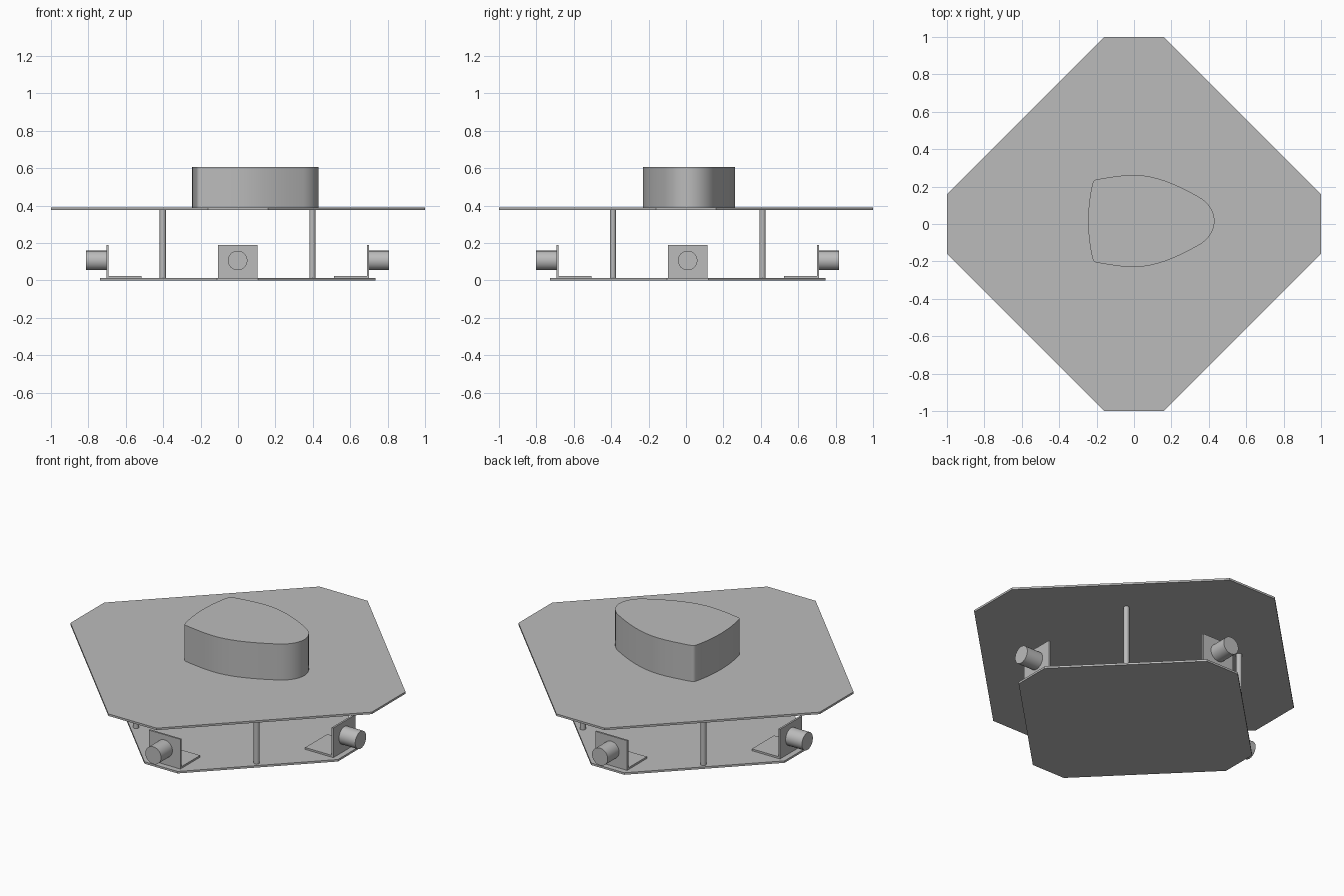
import bpy
import bmesh
import math
from mathutils import Matrix, Vector
from mathutils.geometry import interpolate_bezier

default = bpy.data.objects.get("Cube")
if default:
    bpy.data.objects.remove(default, do_unlink=True)

grey = bpy.data.materials.new("grey")
grey.use_nodes = True
GREY = (0.5, 0.5, 0.5, 1)
grey.diffuse_color = GREY
grey.node_tree.nodes["Principled BSDF"].inputs["Base Color"].default_value = GREY

# The lower assembly sits slightly off the top plate's centre
LOWER = Vector((-0.002, 0.009, 0))


def add_object(name, bm, smooth=False):
    bmesh.ops.recalc_face_normals(bm, faces=bm.faces)
    mesh = bpy.data.meshes.new(name)
    bm.to_mesh(mesh)
    bm.free()
    mesh.materials.append(grey)
    obj = bpy.data.objects.new(name, mesh)
    bpy.context.collection.objects.link(obj)
    if smooth:
        bpy.ops.object.select_all(action="DESELECT")
        obj.select_set(True)
        bpy.context.view_layer.objects.active = obj
        bpy.ops.object.shade_smooth_by_angle(angle=math.radians(30))
    return obj


def prism(name, outline, bottom, top, smooth=False):
    """Extrude a flat outline upwards."""
    bm = bmesh.new()
    face = bm.faces.new([bm.verts.new((x, y, bottom)) for x, y in outline])
    new = bmesh.ops.extrude_face_region(bm, geom=[face])["geom"]
    verts = [v for v in new if isinstance(v, bmesh.types.BMVert)]
    bmesh.ops.translate(bm, verts=verts, vec=(0, 0, top - bottom))
    return add_object(name, bm, smooth)


def cylinder(name, radius, length, matrix):
    bm = bmesh.new()
    bmesh.ops.create_cone(bm, cap_ends=True, segments=40, radius1=radius,
                          radius2=radius, depth=length, matrix=matrix)
    return add_object(name, bm, True)


def chamfered_square(half, flat, centre):
    corners = []
    for i in range(4):
        turn = Matrix.Rotation(i * math.pi / 2, 3, "Z")
        for y in (-flat, flat):
            corners.append((turn @ Vector((half, y, 0)) + centre)[:2])
    return corners


# Plates
prism("bottom_plate", chamfered_square(0.736, 0.11, LOWER), 0, 0.012)
prism("top_plate", chamfered_square(1, 0.16, Vector()), 0.378, 0.39)

# Rounded shield-shaped block, drawn as one half and mirrored
AXIS_Y = 0.016
segments = [
    [(0.43, 0), (0.43, 0.05), (0.40, 0.098), (0.35, 0.127)],
    [(0.35, 0.127), (0.24, 0.19), (0.12, 0.246), (0, 0.246)],
    [(0, 0.246), (-0.05, 0.246), (-0.10, 0.24), (-0.20, 0.222)],
    [(-0.20, 0.222), (-0.212, 0.22), (-0.217, 0.216), (-0.22, 0.205)],
    [(-0.22, 0.205), (-0.236, 0.145), (-0.245, 0.07), (-0.245, 0)],
]
half = []
for points in segments:
    half += interpolate_bezier(*[Vector(p) for p in points], 12)[:-1]
half.append(Vector((-0.245, 0)))
outline = [(p.x, AXIS_Y + p.y) for p in half]
outline += [(p.x, AXIS_Y - p.y) for p in reversed(half[1:-1])]
prism("top_block", outline, 0.39, 0.606, True)

# Four posts between the plates
for side, sx in (("left", 1), ("right", -1)):
    for end, sy in (("front", -1), ("back", 1)):
        place = Matrix.Translation(LOWER + Vector((0.4 * sx, 0.4 * sy, 0.195)))
        cylinder(f"{end}_{side}_post", 0.0165, 0.366, place)

# Angle bracket and motor on each side
PROFILE = [(0.515, 0.012), (0.702, 0.012), (0.702, 0.19),
           (0.691, 0.19), (0.691, 0.023), (0.515, 0.023)]
for i, side in enumerate(("left", "back", "right", "front")):
    turn = Matrix.Translation(LOWER) @ Matrix.Rotation(i * math.pi / 2, 4, "Z")
    bm = bmesh.new()
    face = bm.faces.new([bm.verts.new((x, -0.105, z)) for x, z in PROFILE])
    new = bmesh.ops.extrude_face_region(bm, geom=[face])["geom"]
    verts = [v for v in new if isinstance(v, bmesh.types.BMVert)]
    bmesh.ops.translate(bm, verts=verts, vec=(0, 0.21, 0))
    bm.transform(turn)
    add_object(f"{side}_bracket", bm)
    place = turn @ Matrix.Translation((0.756, 0, 0.107))
    cylinder(f"{side}_motor", 0.052, 0.108,
             place @ Matrix.Rotation(math.pi / 2, 4, "Y"))
